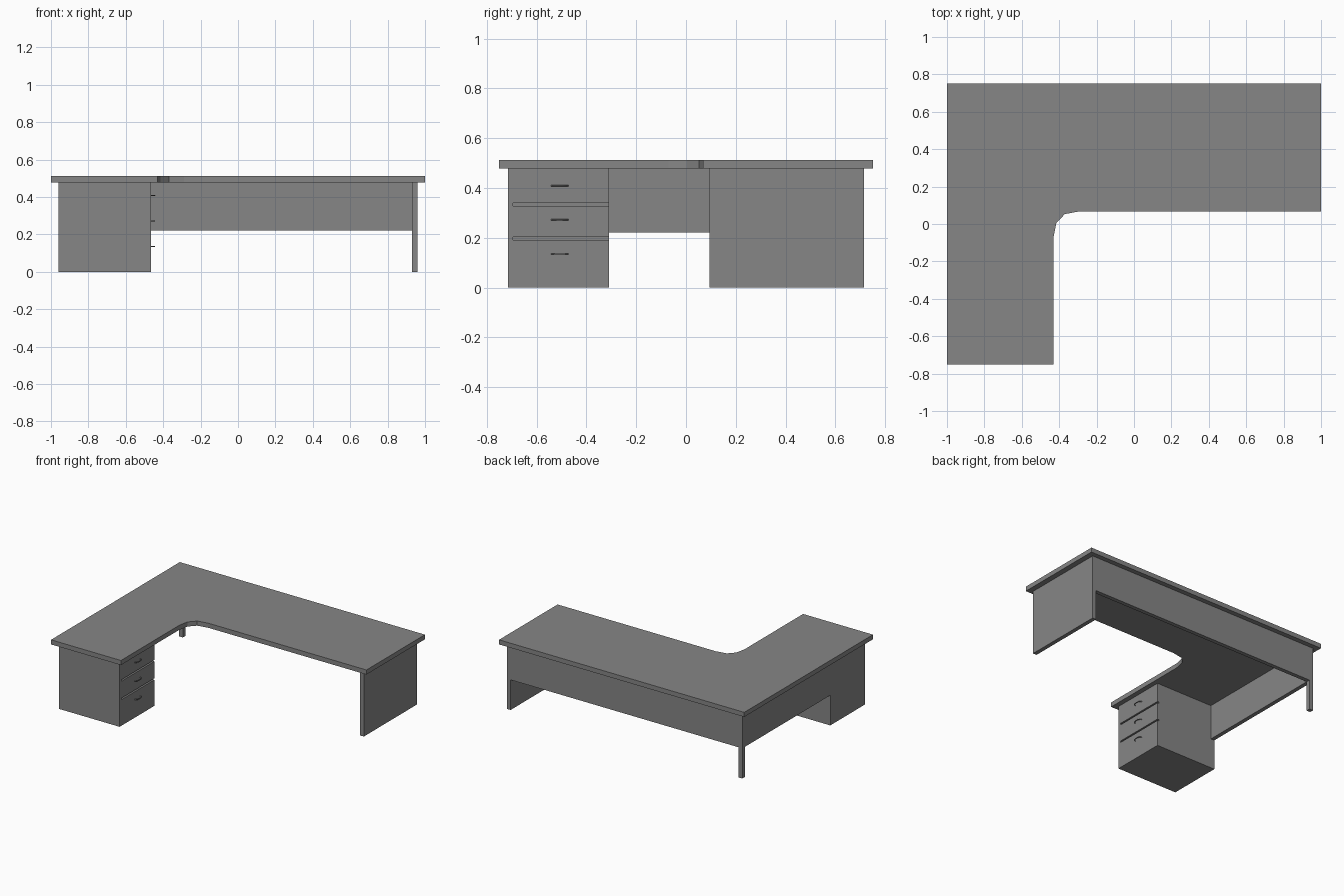
import bpy, bmesh, math

old = bpy.data.objects.get("Cube")
if old:
    bpy.data.objects.remove(old)

# Single laminate colour
grey = bpy.data.materials.new("grey_laminate")
grey.use_nodes = True
COLOUR = (0.24, 0.24, 0.24, 1)
grey.diffuse_color = COLOUR
grey.node_tree.nodes["Principled BSDF"].inputs["Base Color"].default_value = COLOUR


def link(name, data):
    data.materials.append(grey)
    obj = bpy.data.objects.new(name, data)
    bpy.context.collection.objects.link(obj)
    return obj


def slab(name, outline, z0, z1):
    """Extrude a flat outline from z0 up to z1."""
    bm = bmesh.new()
    face = bm.faces.new([bm.verts.new((x, y, z0)) for x, y in outline])
    up = bmesh.ops.extrude_face_region(bm, geom=[face])["geom"]
    for v in up:
        if isinstance(v, bmesh.types.BMVert):
            v.co.z = z1
    bmesh.ops.recalc_face_normals(bm, faces=bm.faces)
    mesh = bpy.data.meshes.new(name)
    bm.to_mesh(mesh)
    bm.free()
    return link(name, mesh)


def box(name, x0, x1, y0, y1, z0, z1):
    return slab(name, [(x0, y0), (x1, y0), (x1, y1), (x0, y1)], z0, z1)


X, Y = 0.96, 0.715      # outer limits of the supports
T = 0.03                # board thickness
TOP = 0.478             # underside of the worktop
RAIL = 0.222            # underside of the modesty panels
PED_X, PED_Y = -0.465, -0.31   # drawer front plane and inner side of pedestal

# L-shaped worktop with an eased inner corner
slab("worktop", [(-1, -0.75), (-0.43, -0.75), (-0.43, -0.07), (-0.415, 0.005),
                 (-0.37, 0.053), (-0.29, 0.068), (1, 0.068), (1, 0.75), (-1, 0.75)],
     TOP, 0.512)

# Supports and modesty panels
box("end_panel", X - T, X, 0.095, Y, 0, TOP)
box("corner_leg", -X, -X + T, Y - T, Y, 0, TOP)
box("back_modesty_panel", -X + T, X - T, Y - T, Y, RAIL, TOP)
box("side_modesty_panel", -X, -X + T, PED_Y, Y - T, RAIL, TOP)

# Drawer pedestal
SIDE_Y = -0.695
box("pedestal_side", -X, PED_X, -Y, SIDE_Y, 0, TOP)
box("pedestal_body", -X, PED_X - 0.015, SIDE_Y, PED_Y, 0, TOP)

# Drawer fronts, each with an arched pull
fronts = [(0, 0.192, 0.135), (0.203, 0.328, 0.272), (0.339, TOP, 0.409)]
for i, (z0, z1, handle_z) in enumerate(fronts, 1):
    box(f"drawer_front_{i}", PED_X - 0.015, PED_X, SIDE_Y, PED_Y, z0, z1)
    curve = bpy.data.curves.new(f"drawer_handle_{i}", "CURVE")
    curve.dimensions = "3D"
    curve.bevel_depth = 0.003
    curve.bevel_resolution = 1
    curve.use_fill_caps = True
    spline = curve.splines.new("POLY")
    steps = 8
    spline.points.add(steps)
    for k, p in enumerate(spline.points):
        a = math.pi * k / steps
        p.co = (PED_X + 0.02 * math.sin(a), -0.507 - 0.033 * math.cos(a), handle_z, 1)
    link(f"drawer_handle_{i}", curve)
